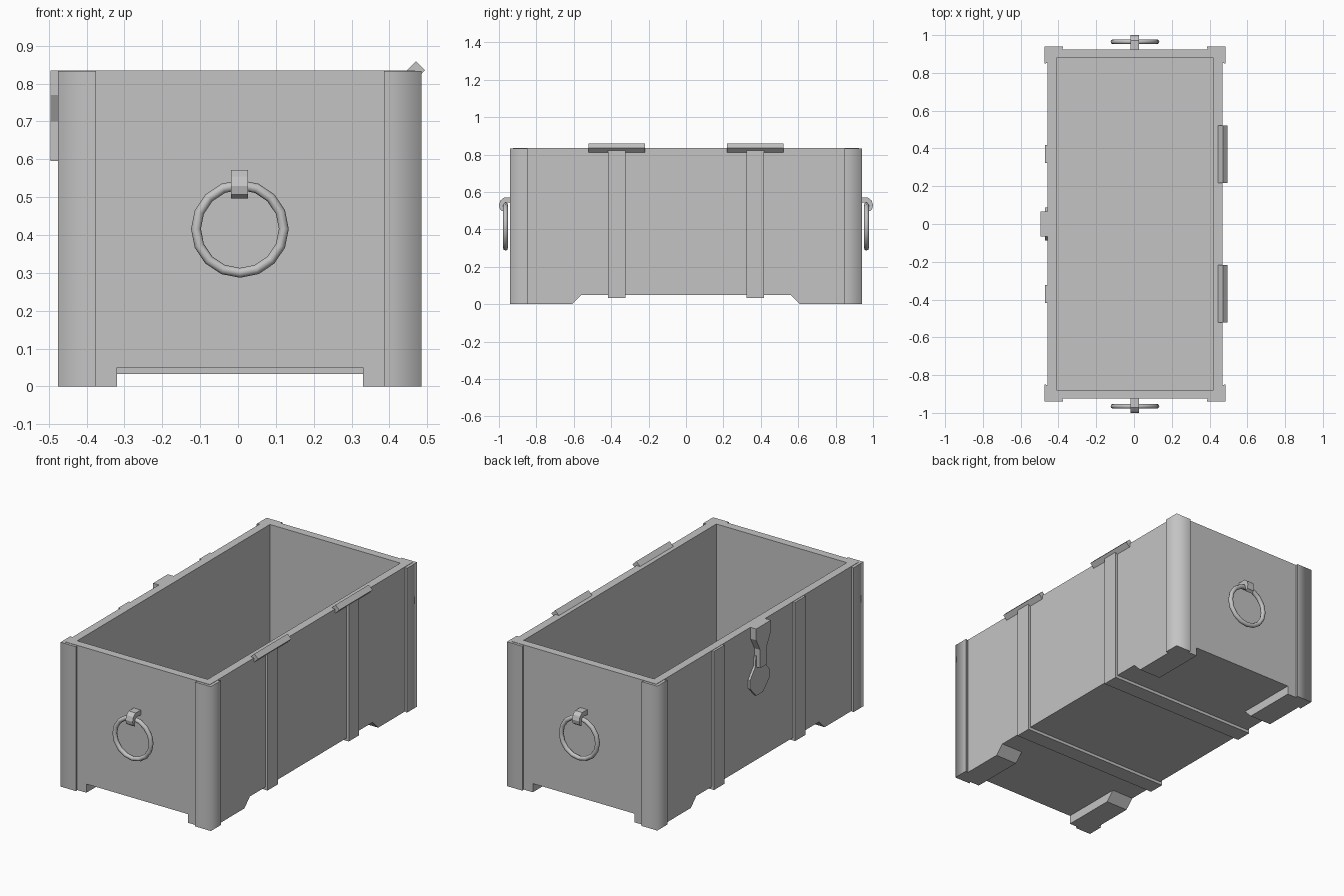
import bpy, bmesh
from math import radians, pi
from mathutils import Vector, Matrix

cube = bpy.data.objects.get("Cube")
if cube:
    bpy.data.objects.remove(cube)

grey = bpy.data.materials.new("plain grey")
grey.use_nodes = True
colour = (0.55, 0.55, 0.55, 1)
grey.diffuse_color = colour
grey.node_tree.nodes["Principled BSDF"].inputs["Base Color"].default_value = colour

CX = 0.005                    # the chest sits slightly right of the latch side
HX, HY, TOP, BASE = 0.463, 0.925, 0.835, 0.05


def finish(name, bm):
    bmesh.ops.recalc_face_normals(bm, faces=bm.faces)
    mesh = bpy.data.meshes.new(name)
    bm.to_mesh(mesh)
    bm.free()
    mesh.materials.append(grey)
    obj = bpy.data.objects.new(name, mesh)
    bpy.context.collection.objects.link(obj)
    return obj


def prism(name, outline, axis, start, end, round_edge=None):
    """Extrude a 2D outline along an axis; the outline uses the other two axes in order."""
    def place(p, d):
        co = list(p)
        co.insert("xyz".index(axis), d)
        return Vector(co)
    bm = bmesh.new()
    face = bm.faces.new([bm.verts.new(place(p, start)) for p in outline])
    out = bmesh.ops.extrude_face_region(bm, geom=[face])
    moved = [v for v in out["geom"] if isinstance(v, bmesh.types.BMVert)]
    bmesh.ops.translate(bm, verts=moved, vec=place((0, 0), end - start))
    if round_edge:            # smooth shading over one long edge only
        for e in bm.edges:
            e.smooth = all((v.co.xy - Vector(round_edge)).length < 1e-4 for v in e.verts)
        for f in bm.faces:
            f.smooth = abs(f.normal.z) < 0.5
    return finish(name, bm)


# Open chest body: a block whose top is inset and pushed down
bm = bmesh.new()
bmesh.ops.create_cube(bm, size=1, matrix=Matrix.Translation((CX, 0, (TOP + BASE) / 2))
                      @ Matrix.Diagonal((2 * HX, 2 * HY, TOP - BASE, 1)))
bm.faces.ensure_lookup_table()
lid_side = max(bm.faces, key=lambda f: f.calc_center_median().z)
bmesh.ops.inset_region(bm, faces=[lid_side], thickness=0.066)
floor = bmesh.ops.extrude_face_region(bm, geom=[lid_side])
bmesh.ops.translate(bm, vec=(0, 0, -0.72),
                    verts=[v for v in floor["geom"] if isinstance(v, bmesh.types.BMVert)])
bmesh.ops.delete(bm, geom=[lid_side], context="FACES")
finish("chest_body", bm)

# Corner angle plates and feet
for sx, side in ((-1, "right"), (1, "left")):
    for sy, end in ((-1, "front"), (1, "back")):
        ox, oy = CX + sx * 0.48, sy * 0.94
        angle = [(0, 0), (0.1, 0), (0.094, 0.02), (0.02, 0.02), (0.02, 0.085), (0, 0.092)]
        prism(f"{end}_{side}_corner_plate", [(ox - sx * a, oy - sy * b) for a, b in angle],
              "z", 0, 0.833, (ox, oy))
        foot = [(HY, 0), (0.61, 0), (0.56, BASE), (HY, BASE)]
        prism(f"{end}_{side}_foot", [(sy * y, z) for y, z in foot], "x",
              CX + sx * 0.325, CX + sx * HX)

# Straps wrapping the sides and underside, with a hinge above each
for sy, end in ((-1, "front"), (1, "back")):
    y = sy * 0.37
    half = [(0.476, 0.833), (0.476, 0.033)]
    inner = [(HX, BASE), (HX, 0.833)]
    u_shape = half + [(-x, z) for x, z in reversed(half)]
    u_shape += [(-x, z) for x, z in reversed(inner)] + inner
    prism(f"{end}_strap", [(CX + x, z) for x, z in u_shape], "y", y - 0.047, y + 0.047)
    hx, r = 0.47, 0.024
    diamond = [(hx + r, TOP), (hx, TOP + r), (hx - r, TOP), (hx, TOP - r)]
    prism(f"{end}_hinge", diamond, "y", y - 0.152, y + 0.152)


def mirrored(half):
    return half + [(-y, z) for y, z in reversed(half)]


# Latch: raised tapering hasp over a thin pointed plate
prism("latch_hasp", mirrored([(0.067, TOP), (0.067, 0.77), (0.03, 0.7), (0.03, 0.595)]),
      "x", -0.495, -0.455)
prism("latch_plate", mirrored([(0.035, 0.66), (0.04, 0.6), (0.088, 0.54), (0.088, 0.49), (0.03, 0.43)]),
      "x", -0.471, -0.455)

# Ring handles hanging from curled brackets
hook = [(0.92, 0.57), (0.972, 0.571), (0.992, 0.555), (1, 0.53), (0.995, 0.507), (0.98, 0.496),
        (0.976, 0.535), (0.965, 0.545), (0.92, 0.54)]
for sy, end in ((-1, "front"), (1, "back")):
    prism(f"{end}_ring_bracket", [(sy * y, z) for y, z in hook], "x", -0.018, 0.027)
    bpy.ops.mesh.primitive_torus_add(major_segments=16, minor_segments=8, major_radius=0.116,
                                     minor_radius=0.013, location=(CX, sy * 0.965, 0.416),
                                     rotation=(pi / 2, 0, 0))
    ring = bpy.context.object
    ring.name = f"{end}_ring_handle"
    ring.data.materials.append(grey)
    bpy.ops.object.shade_smooth_by_angle(angle=radians(60))
